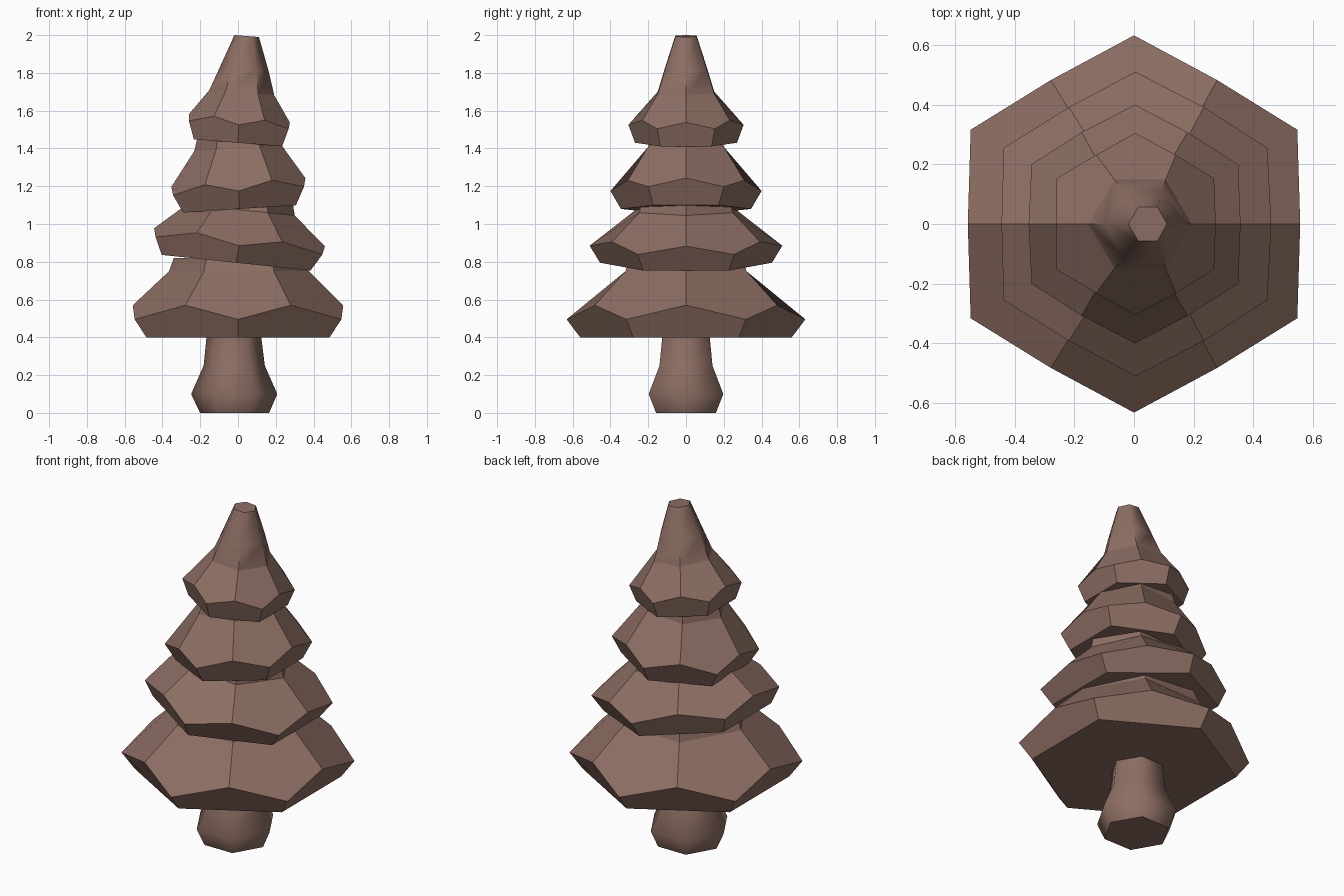
import bpy, bmesh, math

if "Cube" in bpy.data.objects:
    bpy.data.objects.remove(bpy.data.objects["Cube"])

bark = bpy.data.materials.new("brown")
bark.diffuse_color = (0.266, 0.156, 0.125, 1)
bark.use_nodes = True
bark.node_tree.nodes["Principled BSDF"].inputs["Base Color"].default_value = bark.diffuse_color


def hexagon(bm, cx, z, r, tilt, turn):
    """Six vertices around (cx, 0), leaning along x by tilt."""
    ring = []
    for k in range(6):
        a = math.radians(60 * k + turn)
        x = r * math.cos(a)
        ring.append(bm.verts.new((cx + x, r * math.sin(a), z + tilt * x)))
    return ring


def bridge(bm, lo, hi, smooth=False):
    for k in range(6):
        n = (k + 1) % 6
        bm.faces.new((lo[k], lo[n], hi[n], hi[k])).smooth = smooth


def finish(bm, name):
    bmesh.ops.recalc_face_normals(bm, faces=bm.faces)
    mesh = bpy.data.meshes.new(name)
    bm.to_mesh(mesh)
    bm.free()
    mesh.materials.append(bark)
    bpy.context.collection.objects.link(bpy.data.objects.new(name, mesh))


def tier(name, tilt, base, corner, ridge, upper):
    """Base hexagon, zigzag rim of low corners and high ridges, then upper rings.
    Every ring is (centre x, z, radius)."""
    bm = bmesh.new()
    b = hexagon(bm, *base, tilt, 30)
    c = hexagon(bm, *corner, tilt, 30)
    m = hexagon(bm, *ridge, tilt, 0)
    rings = [hexagon(bm, *u, tilt, 0) for u in upper]
    bm.faces.new(b)
    for k in range(6):
        n = (k + 1) % 6
        bm.faces.new((b[k], b[n], c[n], m[n], c[k]))
        bm.faces.new((m[k], c[k], m[n], rings[0][n], rings[0][k]))
    for lo, hi in zip(rings, rings[1:]):
        bridge(bm, lo, hi, smooth=len(rings) > 2)
    bm.faces.new(rings[-1])
    # sharp ridges low down, soft towards the tip
    for e in bm.edges:
        e.smooth = min(v.co.z for v in e.verts) > 1.75
    for e in (rings[-1][k].link_edges for k in range(6)):
        for edge in e:
            if all(v in rings[-1] for v in edge.verts):
                edge.smooth = False
    finish(bm, name)


# Trunk: smooth hexagonal column with a swollen foot
bm = bmesh.new()
rings = [hexagon(bm, cx, z, r, 0, 0) for cx, z, r in
         ((-0.018, 0, 0.183), (-0.02, 0.1, 0.228), (-0.02, 0.25, 0.162), (-0.022, 0.42, 0.143))]
for lo, hi in zip(rings, rings[1:]):
    bridge(bm, lo, hi, smooth=True)
for cap in (rings[0], rings[-1]):
    bm.faces.new(cap)
    for e in bm.edges:
        if all(v in cap for v in e.verts):
            e.smooth = False
finish(bm, "trunk")

# Branch tiers, bottom to top
tier("bottom_branches", 0, (0, 0.40, 0.56), (0, 0.495, 0.632), (0, 0.57, 0.557),
     [(0.005, 0.75, 0.37), (0.005, 0.82, 0.345)])
tier("lower_branches", -0.105, (-0.01, 0.795, 0.455), (0.005, 0.885, 0.51), (0.008, 0.93, 0.452),
     [(0.015, 1.075, 0.285), (0.02, 1.14, 0.27)])
tier("upper_branches", 0.065, (0.008, 1.08, 0.345), (0.003, 1.175, 0.40), (0.002, 1.22, 0.355),
     [(0.0, 1.40, 0.232), (0.0, 1.47, 0.215)])
tier("top_branches", -0.08, (0, 1.43, 0.27), (0.004, 1.525, 0.305), (0.007, 1.56, 0.267),
     [(0.02, 1.695, 0.172), (0.033, 1.82, 0.129), (0.046, 1.995, 0.065)])
